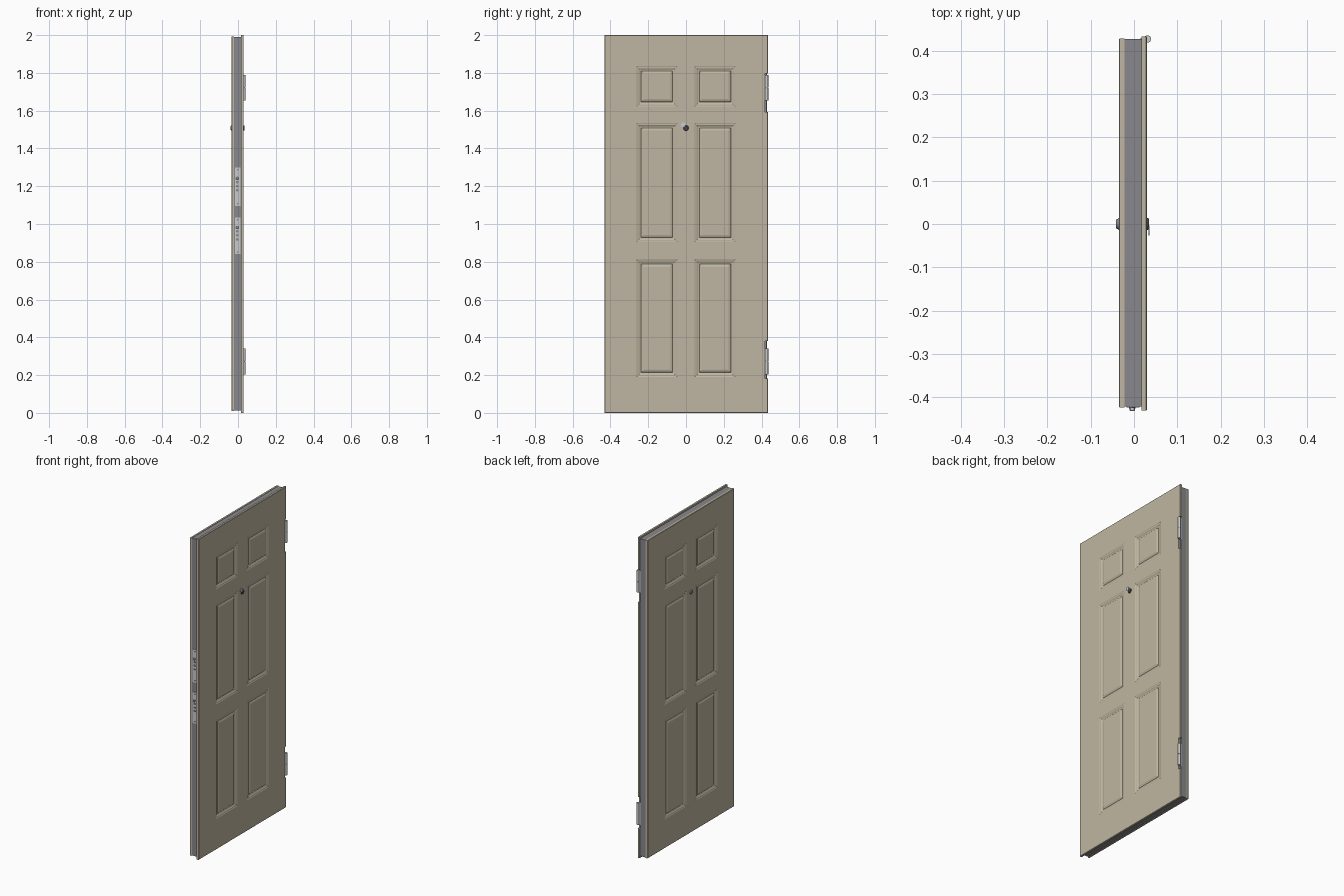
import bpy, bmesh, math
from mathutils import Matrix, Vector

if "Cube" in bpy.data.objects:
    bpy.data.objects.remove(bpy.data.objects["Cube"])


def material(name, rgb):
    m = bpy.data.materials.new(name)
    m.diffuse_color = (*rgb, 1)
    m.use_nodes = True
    m.node_tree.nodes["Principled BSDF"].inputs["Base Color"].default_value = m.diffuse_color
    return m


BEIGE = material("beige_paint", (0.52, 0.47, 0.36))
STEEL = material("dark_steel", (0.25, 0.25, 0.27))
BLACK = material("dark_metal", (0.07, 0.07, 0.08))


def finish(name, bm, mat=None, smooth=False):
    bmesh.ops.recalc_face_normals(bm, faces=bm.faces)
    me = bpy.data.meshes.new(name)
    bm.to_mesh(me)
    bm.free()
    ob = bpy.data.objects.new(name, me)
    bpy.context.collection.objects.link(ob)
    if mat:
        me.materials.append(mat)
    bpy.ops.object.select_all(action='DESELECT')
    bpy.context.view_layer.objects.active = ob
    ob.select_set(True)
    if smooth:
        bpy.ops.object.shade_smooth_by_angle(angle=math.radians(35))
    return ob


def box(name, lo, hi, mat=None, bevel=0):
    bm = bmesh.new()
    lo, hi = Vector(lo), Vector(hi)
    bmesh.ops.create_cube(bm, size=1, matrix=Matrix.Translation((lo + hi) / 2) @ Matrix.Diagonal((*(hi - lo), 1)))
    if bevel:
        bmesh.ops.bevel(bm, geom=bm.edges[:], offset=bevel, segments=1, affect='EDGES')
    return finish(name, bm, mat)


def rod(name, a, b, r1, r2=None, mat=None, seg=20):
    a, b = Vector(a), Vector(b)
    bm = bmesh.new()
    rot = Vector((0, 0, 1)).rotation_difference(b - a).to_matrix().to_4x4()
    bmesh.ops.create_cone(bm, cap_ends=True, segments=seg, radius1=r1, radius2=r1 if r2 is None else r2,
                          depth=(b - a).length, matrix=Matrix.Translation((a + b) / 2) @ rot)
    return finish(name, bm, mat, smooth=True)


# panel layout shared by both faces
PY = [-0.262, -0.046, 0.046, 0.262]
PZ = [0.19, 0.812, 0.904, 1.533, 1.622, 1.834]
# moulding profile: inset from panel edge, depth below the face
MOULD = [(0, 0), (0.004, 0.002), (0.010, 0.002), (0.014, 0.0045), (0.020, 0.007),
         (0.025, 0.007), (0.028, 0.0045), (0.036, 0.0015), (0.039, 0.001)]


def leaf(name, x_face, x_back, y0, y1, z0, z1):
    s = 1 if x_face > x_back else -1
    ys, zs = [y0] + PY + [y1], [z0] + PZ + [z1]
    bm = bmesh.new()

    def ring(a, b, c, d, inset, depth):
        x = x_face - s * depth
        return [bm.verts.new((x, y, z)) for y, z in
                ((a + inset, c + inset), (b - inset, c + inset), (b - inset, d - inset), (a + inset, d - inset))]

    for i in range(len(ys) - 1):
        for j in range(len(zs) - 1):
            cell = (ys[i], ys[i + 1], zs[j], zs[j + 1])
            if i % 2 and j % 2:
                rings = [ring(*cell, *m) for m in MOULD]
                for r, q in zip(rings, rings[1:]):
                    for k in range(4):
                        n = (k + 1) % 4
                        bm.faces.new((r[k], r[n], q[n], q[k]))
                bm.faces.new(rings[-1])
            else:
                bm.faces.new(ring(*cell, 0, 0))
    bmesh.ops.remove_doubles(bm, verts=bm.verts[:], dist=1e-5)
    rim = [e for e in bm.edges if e.is_boundary]
    ext = bmesh.ops.extrude_edge_only(bm, edges=rim)["geom"]
    bmesh.ops.translate(bm, verts=[g for g in ext if isinstance(g, bmesh.types.BMVert)],
                        vec=(x_back - x_face, 0, 0))
    bmesh.ops.contextual_create(bm, geom=[e for e in bm.edges if e.is_boundary])
    bmesh.ops.recalc_face_normals(bm, faces=bm.faces)
    bmesh.ops.bevel(bm, geom=rim, offset=0.002, segments=1, affect='EDGES')
    return finish(name, bm, BEIGE)


# door slab: steel core between two panelled leaves
box("door_core", (-0.022, -0.421, 0.012), (0.017, 0.427, 1.99), STEEL)
leaf("inner_leaf", -0.035, -0.022, -0.424, 0.428, 0.01, 1.992)
outer = leaf("outer_leaf", 0.030, 0.017, -0.431, 0.433, 0.0, 2.0)

# hinge notches cut from the outer leaf
HINGES = [(0.183, 0.38, 0.204, 0.342), (1.592, 1.796, 1.654, 1.79)]
for n0, n1, _, _ in HINGES:
    cutter = box("notch_cutter", (0.012, 0.418, n0), (0.05, 0.46, n1))
    cutter.hide_render = True
    bpy.context.view_layer.objects.active = outer
    mod = outer.modifiers.new("notch", 'BOOLEAN')
    mod.operation, mod.solver, mod.object = 'DIFFERENCE', 'EXACT', cutter
    bpy.ops.object.modifier_apply(modifier=mod.name)
    bpy.data.objects.remove(cutter)

# hinges: two knuckles, a pin and a mounting plate
for k, (_, _, h0, h1) in enumerate(HINGES):
    tag = ("lower", "upper")[k]
    mid = (h0 + h1) / 2
    for part, a, b in (("bottom", h0, mid - 0.001), ("top", mid + 0.001, h1)):
        rod(f"{tag}_hinge_{part}_knuckle", (0.031, 0.427, a), (0.031, 0.427, b), 0.0085)
    rod(f"{tag}_hinge_pin", (0.031, 0.427, h0 + 0.01), (0.031, 0.427, h1 - 0.01), 0.005)
    box(f"{tag}_hinge_plate", (0.014, 0.419, h0), (0.030, 0.4285, h1))

# lock plates on the closing edge, each with three bolts, a latch and screws
for tag, z0, z1, zb in (("lower", 0.84, 1.035, 0.94), ("upper", 1.095, 1.30, 1.20)):
    box(f"{tag}_lock_plate", (-0.017, -0.4235, z0), (0.013, -0.420, z1))
    for i in (-1, 0, 1):
        z = zb + i * 0.022
        rod(f"{tag}_lock_bolt", (-0.004, -0.421, z), (-0.004, -0.4255, z), 0.007, mat=STEEL, seg=16)
    zl = zb + 0.042
    box(f"{tag}_lock_latch", (-0.010, -0.432, zl - 0.006), (0.002, -0.421, zl + 0.006), None, 0.0015)
    for z in (z0 + 0.012, z1 - 0.012):
        rod(f"{tag}_lock_screw", (-0.002, -0.421, z), (-0.002, -0.4242, z), 0.004, mat=STEEL, seg=12)

# peephole: tube, rims, lens and swung-aside cover
ZP = 1.508
rod("peephole_tube", (-0.037, 0, ZP), (0.033, 0, ZP), 0.008, mat=BLACK)
rod("peephole_inner_rim", (-0.034, 0, ZP), (-0.041, 0, ZP), 0.014, 0.010, STEEL, 24)
rod("peephole_outer_rim", (0.029, 0, ZP), (0.035, 0, ZP), 0.015, 0.012, BLACK, 24)
rod("peephole_cover", (0.0335, -0.015, ZP + 0.018), (0.0355, -0.015, ZP + 0.018), 0.012, seg=24)
